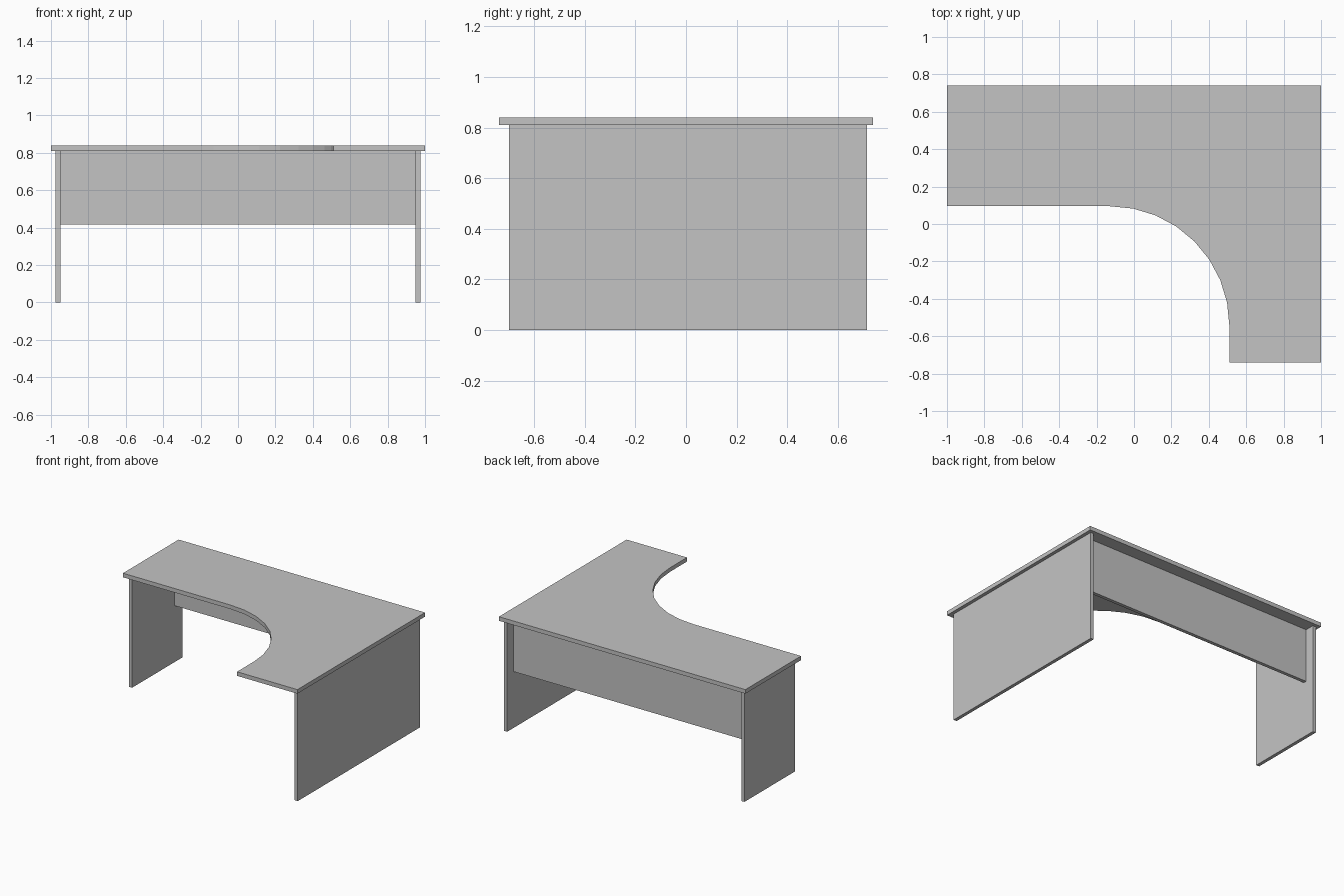
import bpy
import bmesh
from math import sin, cos, pi

cube = bpy.data.objects.get("Cube")
if cube:
    bpy.data.objects.remove(cube, do_unlink=True)

# Single flat grey finish
grey = bpy.data.materials.new("grey_laminate")
grey.use_nodes = True
colour = (0.55, 0.55, 0.55, 1)
grey.diffuse_color = colour
grey.node_tree.nodes["Principled BSDF"].inputs["Base Color"].default_value = colour

TOP, UNDER = 0.84, 0.81      # worktop faces
INNER, OUTER = 0.95, 0.975   # side panel faces
BACK = 0.715                 # rear edge of side panels


def slab(name, outline, z0, z1):
    """Extrude a counter-clockwise xy outline from z0 to z1."""
    bm = bmesh.new()
    base = bm.faces.new([bm.verts.new((x, y, z0)) for x, y in outline])
    extruded = bmesh.ops.extrude_face_region(bm, geom=[base], use_keep_orig=True)
    moved = [v for v in extruded["geom"] if isinstance(v, bmesh.types.BMVert)]
    bmesh.ops.translate(bm, verts=moved, vec=(0, 0, z1 - z0))
    bmesh.ops.recalc_face_normals(bm, faces=bm.faces)
    mesh = bpy.data.meshes.new(name)
    bm.to_mesh(mesh)
    bm.free()
    mesh.materials.append(grey)
    obj = bpy.data.objects.new(name, mesh)
    bpy.context.collection.objects.link(obj)
    return obj


def box(name, x0, x1, y0, y1, z0, z1):
    return slab(name, [(x0, y0), (x1, y0), (x1, y1), (x0, y1)], z0, z1)


# L-shaped worktop with a faceted quarter-circle cut-out
CX, CY, R, STEPS = -0.13, -0.545, 0.64, 8
arc = [(CX + R * sin(i * pi / 2 / STEPS), CY + R * cos(i * pi / 2 / STEPS))
       for i in range(STEPS + 1)]
corners = [(CX + R, -0.74), (1, -0.74), (1, 0.74), (-1, 0.74), (-1, CY + R)]
slab("worktop", corners + arc, UNDER, TOP)

# Side panels and modesty panel
box("left_side_panel", INNER, OUTER, -0.70, BACK, 0, UNDER)
box("right_side_panel", -OUTER, -INNER, 0.13, BACK, 0, UNDER)
box("modesty_panel", -INNER, INNER, 0.62, 0.645, 0.415, UNDER)
